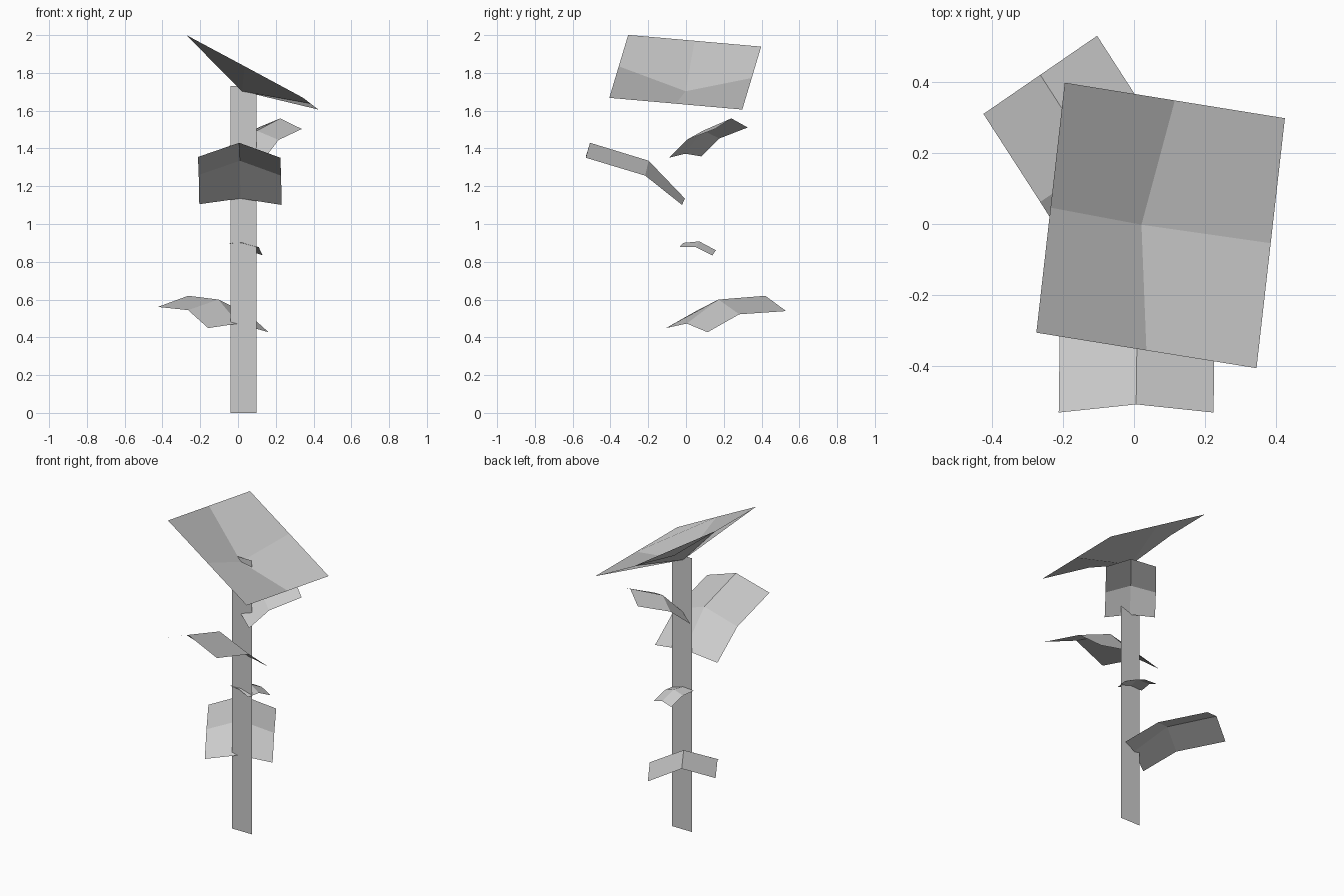
import bpy
import bmesh
from mathutils import Vector

cube = bpy.data.objects.get("Cube")
if cube:
    bpy.data.objects.remove(cube)

# One plain grey for the whole plant
grey = bpy.data.materials.new("plain_grey")
grey.use_nodes = True
colour = (0.6, 0.6, 0.6, 1)
grey.diffuse_color = colour
grey.node_tree.nodes["Principled BSDF"].inputs["Base Color"].default_value = colour


def sheet(name, rows):
    """Flat-shaded single-layer sheet through rows of points."""
    bm = bmesh.new()
    grid = [[bm.verts.new(p) for p in row] for row in rows]
    for a, b in zip(grid, grid[1:]):
        for i in range(len(a) - 1):
            bm.faces.new((b[i], a[i], a[i + 1], b[i + 1]))
    mesh = bpy.data.meshes.new(name)
    bm.to_mesh(mesh)
    bm.free()
    mesh.materials.append(grey)
    obj = bpy.data.objects.new(name, mesh)
    bpy.context.collection.objects.link(obj)


def leaf(name, ridge, side, droops):
    """Folded leaf: a centre ridge, with both edges shifted by a droop."""
    side = Vector(side)
    rows = []
    for point, droop in zip(ridge, droops):
        mid = Vector(point)
        edge = mid + Vector(droop)
        rows.append((edge - side, mid, edge + side))
    sheet(name, rows)


def down(*amounts):
    return [(0, 0, -a) for a in amounts]


# Flat upright stem
sheet("stem", [[(-0.041, 0, 0), (0.097, 0, 0)],
               [(-0.041, 0, 1.73), (0.097, 0, 1.73)]])

# Big tilted leaf on top, sunk at its centre
leaf("top_leaf",
     [(-0.235, 0.046, 1.97), (0.021, -0.002, 1.703), (0.385, -0.054, 1.637)],
     (-0.04, -0.352, 0.031),
     [(0, 0, 0), (0.054, -0.002, 0.101), (0, 0, 0)])

# Leaves along the stem, each from base to tip
leaf("front_leaf",
     [(0.013, -0.006, 1.135), (0.01, -0.198, 1.335), (0.006, -0.508, 1.43)],
     (-0.218, 0, 0.002),
     [(0, -0.015, -0.032), (0, -0.018, -0.077), (0, -0.023, -0.077)])
leaf("upper_back_leaf",
     [(0.027, -0.005, 1.372), (0.10, 0.09, 1.494), (0.223, 0.24, 1.559)],
     (-0.115, 0.087, 0.004), down(0.018, 0.045, 0.052))
leaf("small_leaf",
     [(0.02, -0.015, 0.90), (0.035, 0.07, 0.908), (0.055, 0.158, 0.861)],
     (-0.075, 0.018, 0.009), down(0.012, 0.022, 0.018))
leaf("lower_back_leaf",
     [(0.002, 0.004, 0.473), (-0.104, 0.172, 0.60), (-0.264, 0.42, 0.62)],
     (-0.16, -0.11, 0.011), down(0.035, 0.067, 0.07))
